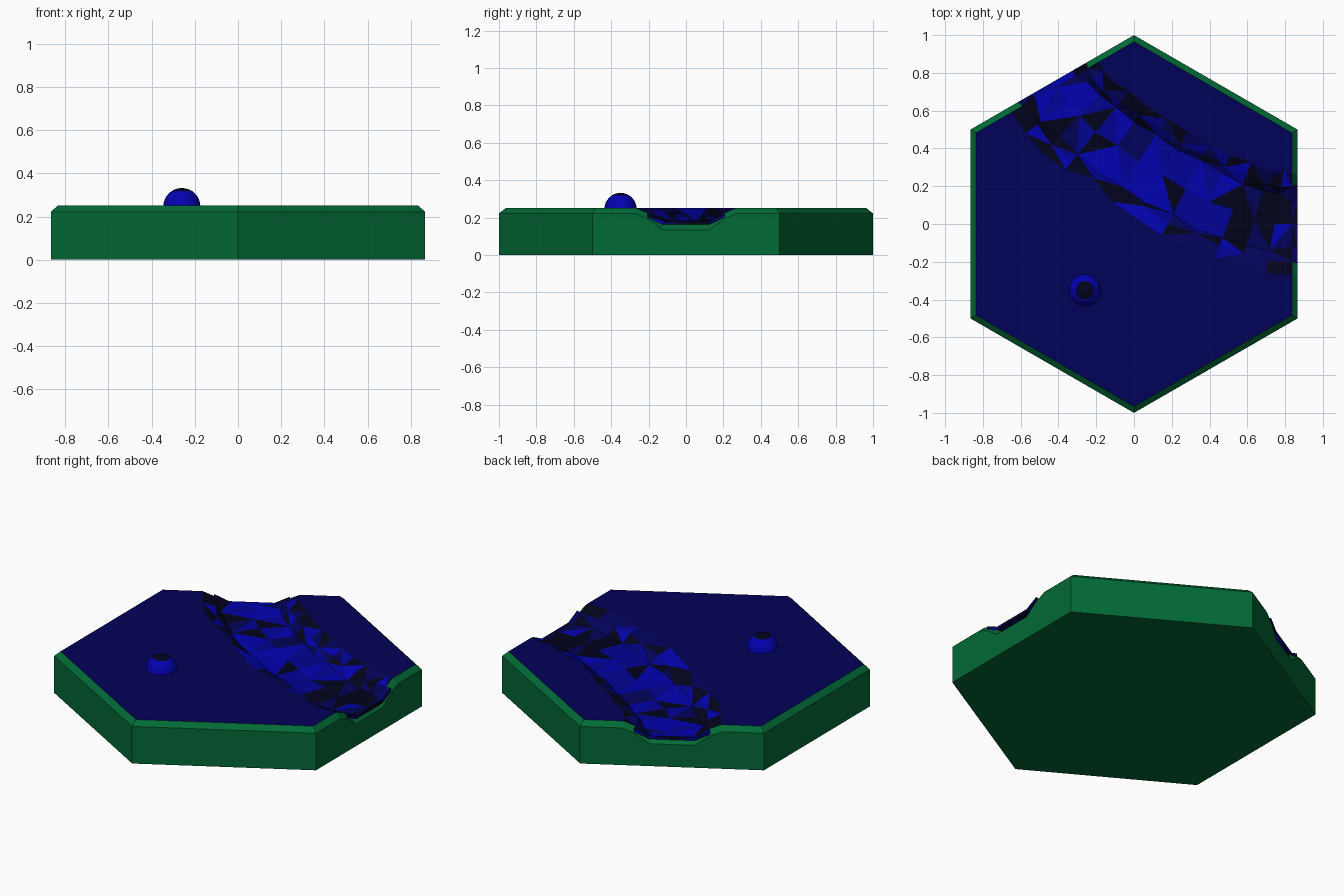
import bpy, bmesh, math, random
from mathutils import Vector

random.seed(7)
if "Cube" in bpy.data.objects:
    bpy.data.objects.remove(bpy.data.objects["Cube"], do_unlink=True)

TOP, BEVEL = 0.25, 0.028
APOTHEM = math.sqrt(3) / 2
INNER = (APOTHEM - 0.03) / APOTHEM     # scale of the top face inside the bevel


def material(name, color):
    m = bpy.data.materials.new(name)
    m.use_nodes = True
    m.diffuse_color = (*color, 1)
    m.node_tree.nodes["Principled BSDF"].inputs["Base Color"].default_value = (*color, 1)
    return m


green = material("green", (0.0007, 0.142, 0.036))
navy = material("navy", (0.0007, 0.0007, 0.1))
bright = material("bright blue", (0.0007, 0.0007, 0.44))
mid = material("mid blue", (0.0007, 0.0007, 0.3))
dark = material("near black", (0.0007, 0.0007, 0.012))


def make_object(name, bm, mats):
    mesh = bpy.data.meshes.new(name)
    bm.normal_update()
    bm.to_mesh(mesh)
    bm.free()
    for m in mats:
        mesh.materials.append(m)
    obj = bpy.data.objects.new(name, mesh)
    bpy.context.collection.objects.link(obj)
    return obj


def corner(deg):
    a = math.radians(deg)
    return Vector((math.cos(a) * INNER, math.sin(a) * INNER, TOP))


def to_edge(p, drop):
    """Move a point of the top face out to the tile's side, and down."""
    return Vector((p.x / INNER, p.y / INNER, p.z - drop))


# River course: a gentle bend between two sides of the hexagon
inset = APOTHEM * INNER
entry = Vector((-0.5, APOTHEM, 0))
p0, p3 = entry * inset, Vector((inset, 0, 0))
p1, p2 = p0 - entry * 0.33, p3 - Vector((0.33, 0, 0))


def course(t):
    s = 1 - t
    pos = p0 * s**3 + p1 * 3 * s * s * t + p2 * 3 * s * t * t + p3 * t**3
    d = (p1 - p0) * s * s + (p2 - p1) * 2 * s * t + (p3 - p2) * t * t
    return pos, Vector((-d.y, d.x, 0)).normalized()


def section(t, bed, rough=0):
    """Cross-section from the south bank to the north bank."""
    pos, side = course(t)
    half = [(0.265, TOP), (0.2, 0.222), (0.16 if rough else 0.12, bed)]
    row = [(-w, z) for w, z in half] + [(0, bed)] + [(w, z) for w, z in reversed(half)]
    points = []
    for w, z in row:
        w += random.uniform(-rough, rough)
        if z < TOP:
            z += random.uniform(-rough, rough) * 0.5
        points.append(pos + side * w + Vector((0, 0, z)))
    return points


STEPS, BED = 12, 0.182
sections = [section(i / STEPS, BED, 0.015 if 0 < i < STEPS else 0)
            for i in range(STEPS + 1)]

# Flat land on both sides of the river
bm = bmesh.new()
south = [r[0] for r in sections] + [corner(a) for a in (330, 270, 210, 150)]
north = [r[-1] for r in sections] + [corner(a) for a in (30, 90)]
for outline in (south, north):
    face = bm.faces.new([bm.verts.new(p) for p in outline])
    face.normal_update()
    if face.normal.z < 0:
        face.normal_flip()
make_object("flat_land", bm, [navy])

# River bed and banks in mixed blues, with a lip hanging over each mouth
first, last = sections[0], sections[-1]
rows = ([[to_edge(p, 0.02) for p in first], [to_edge(p, 0) for p in first]] + sections
        + [[to_edge(p, 0) for p in last], [to_edge(p, 0.02) for p in last]])
bm = bmesh.new()
grid = [[bm.verts.new(p) for p in row] for row in rows]
columns = len(first) - 1
for i in range(len(rows) - 1):
    lip = i < 2 or i >= len(rows) - 3
    for j in range(1, columns - 1) if lip else range(columns):
        a, b = grid[i][j], grid[i + 1][j]
        c, d = grid[i + 1][j + 1], grid[i][j + 1]
        tris = [(a, b, c), (a, c, d)] if (i + j) % 2 else [(a, b, d), (b, c, d)]
        for tri in tris:
            f = bm.faces.new(tri)
            # Weights for navy, bright, mid and dark
            if f.calc_center_median().x > 0.52:
                odds = (5, 1, 0, 5)
            elif j in (2, 3):
                odds = (2, 4, 5, 2)
            else:
                odds = (4, 2, 2, 4)
            f.material_index = random.choices(range(4), odds)[0]
bmesh.ops.delete(bm, geom=[v for v in bm.verts if not v.link_faces], context="VERTS")
make_object("river_channel", bm, [navy, bright, mid, dark])

# Green base: bevelled rim following the channel mouths, walls and underside
rim = ([corner(a) for a in (150, 210, 270, 330)] + section(1, 0.162)
       + [corner(a) for a in (30, 90)] + section(0, 0.162)[::-1])
bm = bmesh.new()
inner = [bm.verts.new(p) for p in rim]
outer = [bm.verts.new(to_edge(p, BEVEL)) for p in rim]
foot = [bm.verts.new(to_edge(p, p.z)) for p in rim]
for i in range(len(rim)):
    k = (i + 1) % len(rim)
    bm.faces.new((outer[i], outer[k], inner[k], inner[i]))
    bm.faces.new((foot[i], foot[k], outer[k], outer[i]))
bm.faces.new(foot[::-1])
make_object("tile_base", bm, [green])

# Small dome on the land with a dark cap
bm = bmesh.new()
bmesh.ops.create_uvsphere(bm, u_segments=20, v_segments=16, radius=0.086)
bmesh.ops.delete(bm, geom=[v for v in bm.verts if v.co.z < -0.001], context="VERTS")
bm.normal_update()
for f in bm.faces:
    f.smooth = True
    f.material_index = 1 if f.normal.z > 0.8 else 0
dome = make_object("dome", bm, [bright, dark])
dome.location = (-0.26, -0.35, TOP - 0.004)
